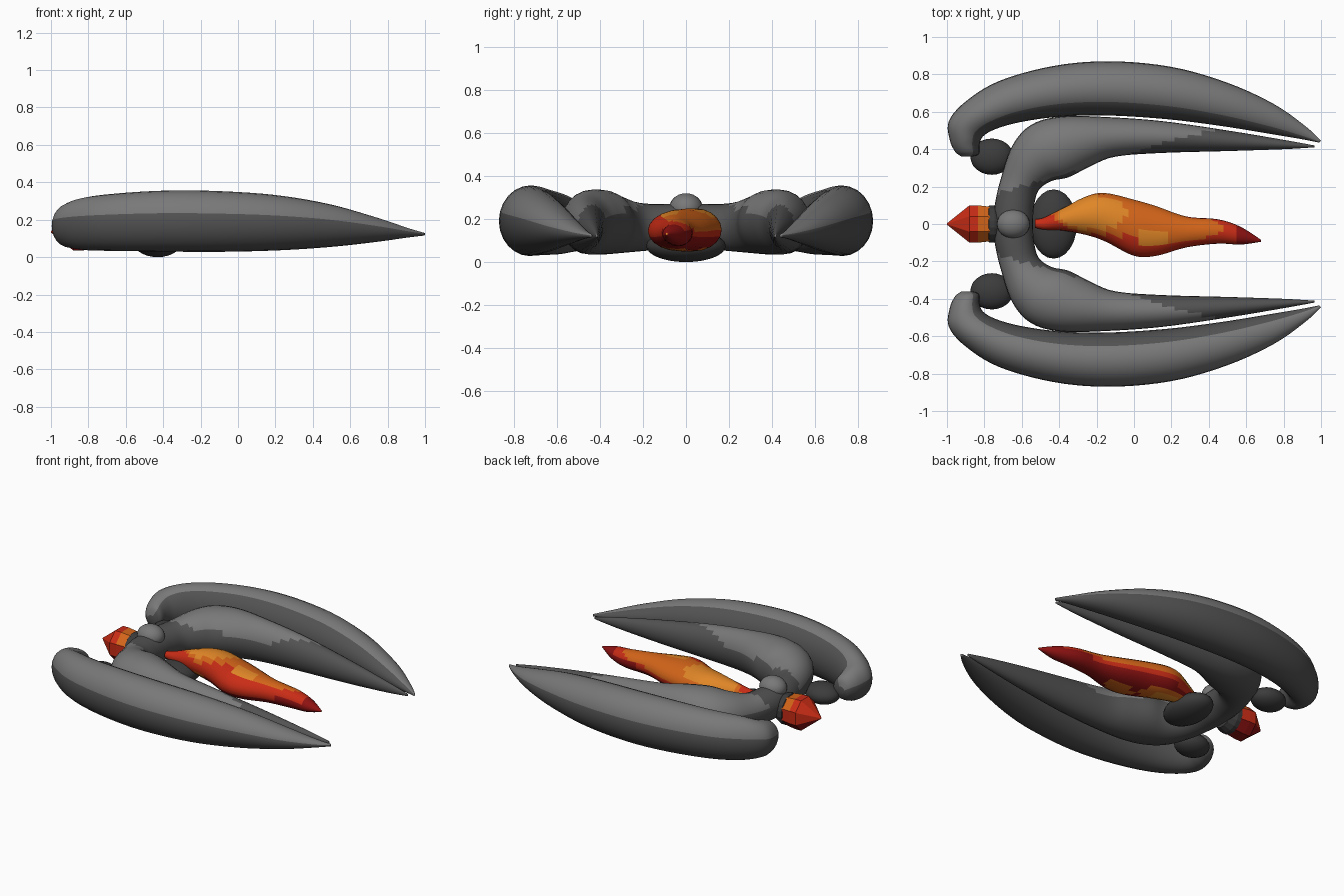
import bpy, bmesh, math
from mathutils import Vector, Matrix

if "Cube" in bpy.data.objects:
    bpy.data.objects.remove(bpy.data.objects["Cube"])


def material(name, rgb):
    m = bpy.data.materials.new(name)
    m.diffuse_color = (*rgb, 1)
    m.use_nodes = True
    m.node_tree.nodes["Principled BSDF"].inputs["Base Color"].default_value = m.diffuse_color
    return m


LIGHT = material("light grey", (0.19, 0.19, 0.19))
DARK = material("dark grey", (0.085, 0.085, 0.085))
BLACK = material("charcoal", (0.045, 0.045, 0.045))
AMBER = material("amber", (0.75, 0.24, 0.02))
ORANGE = material("orange", (0.66, 0.13, 0.01))
RED = material("red", (0.58, 0.025, 0.008))
CRIMSON = material("crimson", (0.27, 0.006, 0.006))


def finish(bm, name, mats, smooth=True, mirror=False):
    bmesh.ops.recalc_face_normals(bm, faces=bm.faces)
    mesh = bpy.data.meshes.new(name)
    bm.to_mesh(mesh)
    bm.free()
    for m in mats:
        mesh.materials.append(m)
    for p in mesh.polygons:
        p.use_smooth = smooth
    ob = bpy.data.objects.new(name, mesh)
    bpy.context.collection.objects.link(ob)
    if mirror:
        mod = ob.modifiers.new("mirror", "MIRROR")
        mod.use_axis = (False, True, False)
        mod.use_clip = True
    return ob


def spline(rows, steps):
    """Catmull-Rom through rows of numbers."""
    out = []
    for i in range(len(rows) - 1):
        a, b = rows[max(i - 1, 0)], rows[i]
        c, d = rows[i + 1], rows[min(i + 2, len(rows) - 1)]
        for s in range(steps):
            t = s / steps
            out.append([0.5 * (2 * q + (r - p) * t + (2 * p - 5 * q + 4 * r - w) * t * t
                               + (3 * q - p - 3 * r + w) * t ** 3)
                        for p, q, r, w in zip(a, b, c, d)])
    return out + [list(rows[-1])]


def sweep(name, rows, mats, rule, cap_start=True, mirror=False, sides=24, steps=5):
    """Rows: outer x, outer y, inner x, inner y, top z, bottom z of each oval section."""
    bm = bmesh.new()
    rings = []
    for ox, oy, ix, iy, zt, zb in spline(rows, steps):
        ring = []
        for k in range(sides):
            a = 2 * math.pi * k / sides
            c, s = math.cos(a) / 2, math.sin(a) / 2
            ring.append(bm.verts.new(((ox + ix) / 2 + c * (ox - ix),
                                      (oy + iy) / 2 + c * (oy - iy),
                                      (zt + zb) / 2 + s * (zt - zb))))
        rings.append(ring)
    for r0, r1 in zip(rings, rings[1:]):
        for k in range(sides):
            j = (k + 1) % sides
            f = bm.faces.new((r0[k], r0[j], r1[j], r1[k]))
            f.material_index = rule(f.calc_center_median(), 360 * (k + 0.5) / sides)
    bm.faces.new(rings[-1])
    if cap_start:
        bm.faces.new(rings[0]).material_index = len(mats) - 1
    return finish(bm, name, mats, mirror=mirror)


# Outer pair of curved horns, lighter along the upper outside
sweep("outer_horn", [
    (-0.92, 0.36, -0.87, 0.36, 0.18, 0.13),
    (-0.955, 0.385, -0.83, 0.375, 0.23, 0.09),
    (-0.985, 0.45, -0.825, 0.43, 0.265, 0.06),
    (-0.99, 0.55, -0.80, 0.475, 0.29, 0.05),
    (-0.90, 0.655, -0.72, 0.515, 0.32, 0.037),
    (-0.72, 0.765, -0.58, 0.55, 0.34, 0.033),
    (-0.43, 0.845, -0.38, 0.575, 0.355, 0.03),
    (-0.13, 0.87, -0.13, 0.58, 0.354, 0.028),
    (0.20, 0.84, 0.18, 0.56, 0.333, 0.035),
    (0.50, 0.755, 0.46, 0.525, 0.285, 0.053),
    (0.75, 0.64, 0.71, 0.485, 0.215, 0.08),
    (0.92, 0.52, 0.90, 0.453, 0.155, 0.105),
    (1.0, 0.445, 0.99, 0.435, 0.13, 0.115),
], [LIGHT, DARK], lambda c, a: 0 if 18 < a < 122 else 1, mirror=True)

# Forked hull: dark bridge in the middle running into two inner horns
sweep("forked_hull", [
    (-0.75, 0.0, -0.54, 0.0, 0.27, 0.06),
    (-0.745, 0.10, -0.535, 0.09, 0.27, 0.06),
    (-0.71, 0.25, -0.51, 0.18, 0.275, 0.05),
    (-0.65, 0.42, -0.44, 0.23, 0.31, 0.04),
    (-0.55, 0.53, -0.35, 0.25, 0.335, 0.035),
    (-0.39, 0.575, -0.23, 0.31, 0.335, 0.035),
    (-0.15, 0.572, -0.10, 0.36, 0.31, 0.04),
    (0.15, 0.55, 0.15, 0.38, 0.275, 0.05),
    (0.50, 0.50, 0.50, 0.39, 0.22, 0.07),
    (0.80, 0.45, 0.80, 0.40, 0.165, 0.095),
    (0.965, 0.42, 0.965, 0.41, 0.13, 0.115),
], [LIGHT, DARK],
    lambda c, a: 0 if 15 < a < 165 and c.y + 0.3 * (-0.6 - c.x) > 0.2 else 1,
    cap_start=False, mirror=True)


# Flame-like core with warm patches
def flame_colour(c, a):
    def near(x, y, rx, ry):
        return ((c.x - x) / rx) ** 2 + ((c.y - y) / ry) ** 2 < 1
    if c.z > 0.15:
        if near(-0.22, 0.06, 0.19, 0.09) or near(0.1, -0.07, 0.09, 0.045):
            return 0
        if near(-0.12, 0.07, 0.32, 0.13) or near(0.2, -0.02, 0.27, 0.075):
            return 1
        return 2 if c.x < 0.55 else 3
    if near(-0.22, 0.03, 0.1, 0.06):
        return 0
    if near(-0.2, 0.03, 0.16, 0.09) or near(0.08, -0.05, 0.1, 0.06):
        return 1
    return 2 if c.z > 0.11 and c.x < 0.35 else 3


sweep("flame_core", [
    (-0.53, 0.025, -0.53, -0.02, 0.175, 0.13),
    (-0.48, 0.035, -0.48, -0.03, 0.185, 0.12),
    (-0.38, 0.085, -0.38, -0.035, 0.215, 0.09),
    (-0.25, 0.15, -0.25, -0.06, 0.245, 0.06),
    (-0.15, 0.165, -0.15, -0.095, 0.25, 0.05),
    (0.0, 0.13, 0.0, -0.17, 0.245, 0.05),
    (0.12, 0.095, 0.12, -0.17, 0.23, 0.055),
    (0.28, 0.04, 0.28, -0.125, 0.21, 0.07),
    (0.45, 0.025, 0.45, -0.105, 0.19, 0.075),
    (0.57, -0.015, 0.57, -0.11, 0.17, 0.09),
    (0.68, -0.085, 0.68, -0.095, 0.135, 0.125),
], [AMBER, ORANGE, RED, CRIMSON], flame_colour, sides=20)


# Rounded pods and the top dome
def pod(name, loc, size, mat, mirror=False):
    bm = bmesh.new()
    bmesh.ops.create_uvsphere(bm, u_segments=24, v_segments=14, radius=1,
                              matrix=Matrix.LocRotScale(Vector(loc), None, Vector(size)))
    finish(bm, name, [mat], mirror=mirror)


pod("belly_pod", (-0.43, 0, 0.075), (0.125, 0.185, 0.075), BLACK)
pod("side_pod", (-0.76, 0.36, 0.105), (0.115, 0.097, 0.065), BLACK, mirror=True)
pod("top_dome", (-0.645, 0, 0.25), (0.088, 0.078, 0.07), LIGHT)


# Faceted rear parts turned around the x axis: list of (x, radius)
def lathe_x(name, profile, sides, mats, rule):
    bm = bmesh.new()
    rings = [[bm.verts.new((x, r * math.cos(2 * math.pi * (k + 0.5) / sides),
                            0.135 + r * math.sin(2 * math.pi * (k + 0.5) / sides)))
              for k in range(sides)] for x, r in profile]
    for r0, r1 in zip(rings, rings[1:]):
        for k in range(sides):
            j = (k + 1) % sides
            f = bm.faces.new((r0[k], r0[j], r1[j], r1[k]))
            f.material_index = rule(f.calc_center_median())
    bm.faces.new(rings[0])
    bm.faces.new(rings[-1])
    finish(bm, name, mats, smooth=False)


lathe_x("rear_crystal", [(-1.0, 0.004), (-0.88, 0.108), (-0.835, 0.108), (-0.77, 0.1)], 8,
        [RED, ORANGE, CRIMSON],
        lambda c: 1 if c.x > -0.84 and c.z > 0.2 else (0 if c.z > 0.1 else 2))
lathe_x("crystal_collar", [(-0.785, 0.085), (-0.775, 0.1), (-0.745, 0.1), (-0.70, 0.08)], 16,
        [BLACK], lambda c: 0)
